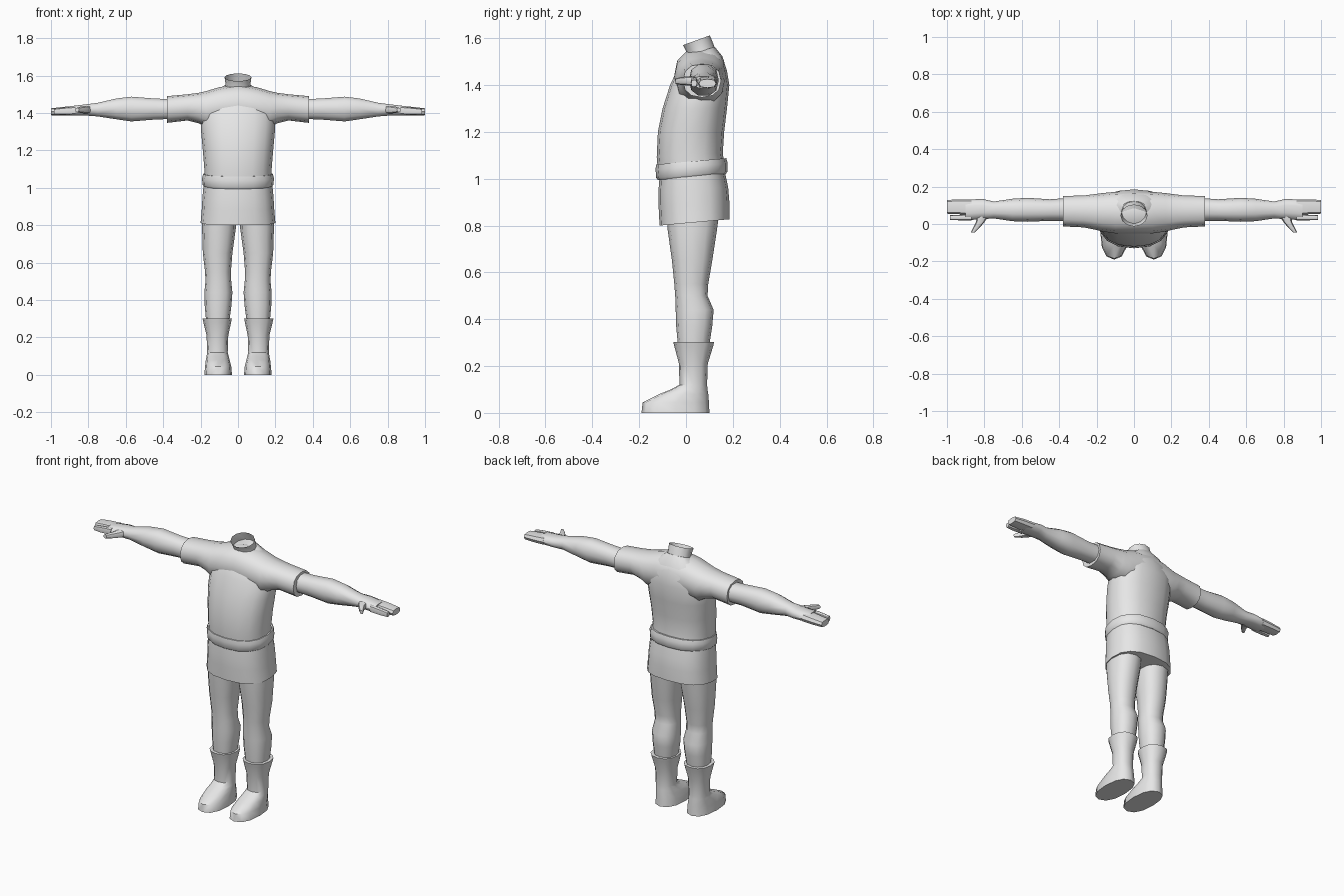
import bpy, bmesh, math

mat = bpy.data.materials.new("light grey")
mat.diffuse_color = (0.8, 0.8, 0.8, 1)


def ring_points(axis, ring, n, e):
    """Rounded section at t, spanning a0..a1 and b0..b1, optionally tilted."""
    t, a0, a1, b0, b1 = ring[:5]
    tilt = ring[5] if len(ring) > 5 else 0
    pts = []
    for i in range(n):
        ang = 2 * math.pi * i / n
        c, s = math.cos(ang), math.sin(ang)
        a = (a0 + a1) / 2 + (a1 - a0) / 2 * math.copysign(abs(c) ** e, c)
        b = (b0 + b1) / 2 + (b1 - b0) / 2 * math.copysign(abs(s) ** e, s)
        h = t + tilt * b
        pts.append({"z": (a, b, h), "x": (h, a, b), "y": (a, h, b)}[axis])
    return pts


def loft(name, axis, rings, n=12, e=0.85, caps=(True, True), mirror=False):
    bm = bmesh.new()
    loops = [[bm.verts.new(p) for p in ring_points(axis, r, n, e)] for r in rings]
    for lo, hi in zip(loops, loops[1:]):
        for i in range(n):
            j = (i + 1) % n
            bm.faces.new((lo[i], lo[j], hi[j], hi[i]))
    for loop, cap in zip((loops[0], loops[-1]), caps):
        if cap:
            bm.faces.new(loop)
    bmesh.ops.recalc_face_normals(bm, faces=bm.faces)
    me = bpy.data.meshes.new(name)
    bm.to_mesh(me)
    bm.free()
    me.materials.append(mat)
    ob = bpy.data.objects.new(name, me)
    bpy.context.collection.objects.link(ob)
    bpy.ops.object.select_all(action="DESELECT")
    ob.select_set(True)
    bpy.context.view_layer.objects.active = ob
    bpy.ops.object.shade_smooth_by_angle(angle=math.radians(45))
    if mirror:
        m = ob.modifiers.new("mirror", "MIRROR")
        m.use_clip = True
    return ob


# Shirt body, from the belt to the collar
loft("shirt_body", "z", [
    (1.04, -.18, .18, -.12, .165, .09),
    (1.10, -.18, .18, -.125, .157, .06),
    (1.20, -.188, .188, -.12, .163),
    (1.30, -.197, .197, -.10, .175),
    (1.40, -.20, .20, -.068, .185),
    (1.46, -.17, .17, -.04, .175),
    (1.50, -.12, .12, -.01, .155, .15),
    (1.52, -.07, .07, .01, .122, .36)], n=16)

# Shoulders and short sleeves
loft("sleeve", "x", [
    (0, -.05, .175, 1.33, 1.555),
    (.10, -.05, .172, 1.33, 1.538),
    (.17, -.04, .165, 1.32, 1.517),
    (.21, -.03, .16, 1.345, 1.508),
    (.27, -.018, .152, 1.36, 1.50),
    (.38, -.013, .15, 1.347, 1.49)], caps=(False, True), mirror=True)

# Open neck, leaning forward
loft("neck", "z", [
    (1.49, -.075, .075, .01, .13, .36),
    (1.53, -.066, .066, .006, .118, .36),
    (1.575, -.072, .072, -.013, .102, .36)], e=1, caps=(False, False))

# Belt roll and skirt of the tunic
loft("belt", "z", [
    (1.005, -.182, .182, -.12, .17, .09),
    (1.015, -.19, .19, -.127, .178, .09),
    (1.05, -.192, .192, -.13, .178, .09),
    (1.072, -.186, .186, -.128, .172, .09)], n=16)
loft("skirt", "z", [
    (1.02, -.183, .183, -.113, .165, .09),
    (.95, -.19, .19, -.118, .18, .07),
    (.89, -.193, .193, -.117, .185, .07),
    (.81, -.20, .20, -.113, .185, .09)], n=16, e=.8)

# Bare legs
loft("leg", "z", [
    (.88, .008, .19, -.085, .145),
    (.78, .012, .192, -.078, .132),
    (.65, .03, .188, -.06, .112),
    (.55, .038, .176, -.05, .095),
    (.50, .036, .174, -.046, .092),
    (.44, .03, .18, -.044, .118),
    (.37, .035, .178, -.042, .112),
    (.26, .05, .168, -.032, .095)], mirror=True)

# Boots: flared cuff, narrow ankle, long foot
loft("boot", "z", [
    (.302, .033, .19, -.054, .12),
    (.285, .036, .186, -.05, .116),
    (.21, .052, .168, -.03, .093),
    (.12, .055, .165, -.028, .09),
    (.10, .05, .168, -.065, .092),
    (.08, .045, .172, -.115, .095),
    (.045, .036, .176, -.185, .098),
    (0, .032, .18, -.19, .10)], mirror=True)

# Arm tapering into the palm
loft("arm", "x", [
    (.34, .015, .14, 1.367, 1.475),
    (.45, .017, .132, 1.362, 1.48),
    (.57, .012, .14, 1.352, 1.49),
    (.65, .015, .135, 1.364, 1.48),
    (.75, .03, .12, 1.38, 1.456),
    (.81, .026, .134, 1.385, 1.448),
    (.90, .02, .13, 1.386, 1.437)], n=10, mirror=True)

# Index finger, joined fingers and thumb
loft("index_finger", "x", [
    (.87, .02, .052, 1.392, 1.434),
    (.94, .02, .049, 1.39, 1.428),
    (.985, .022, .047, 1.392, 1.422)], n=8, e=.7, mirror=True)
loft("joined_fingers", "x", [
    (.87, .045, .132, 1.388, 1.438),
    (.94, .053, .132, 1.387, 1.432),
    (1.0, .055, .128, 1.388, 1.425)], n=8, e=.7, mirror=True)
loft("thumb", "y", [
    (.055, .77, .84, 1.395, 1.44),
    (.01, .80, .845, 1.398, 1.437),
    (-.02, .825, .86, 1.40, 1.434),
    (-.045, .85, .872, 1.405, 1.428)], n=8, mirror=True)
